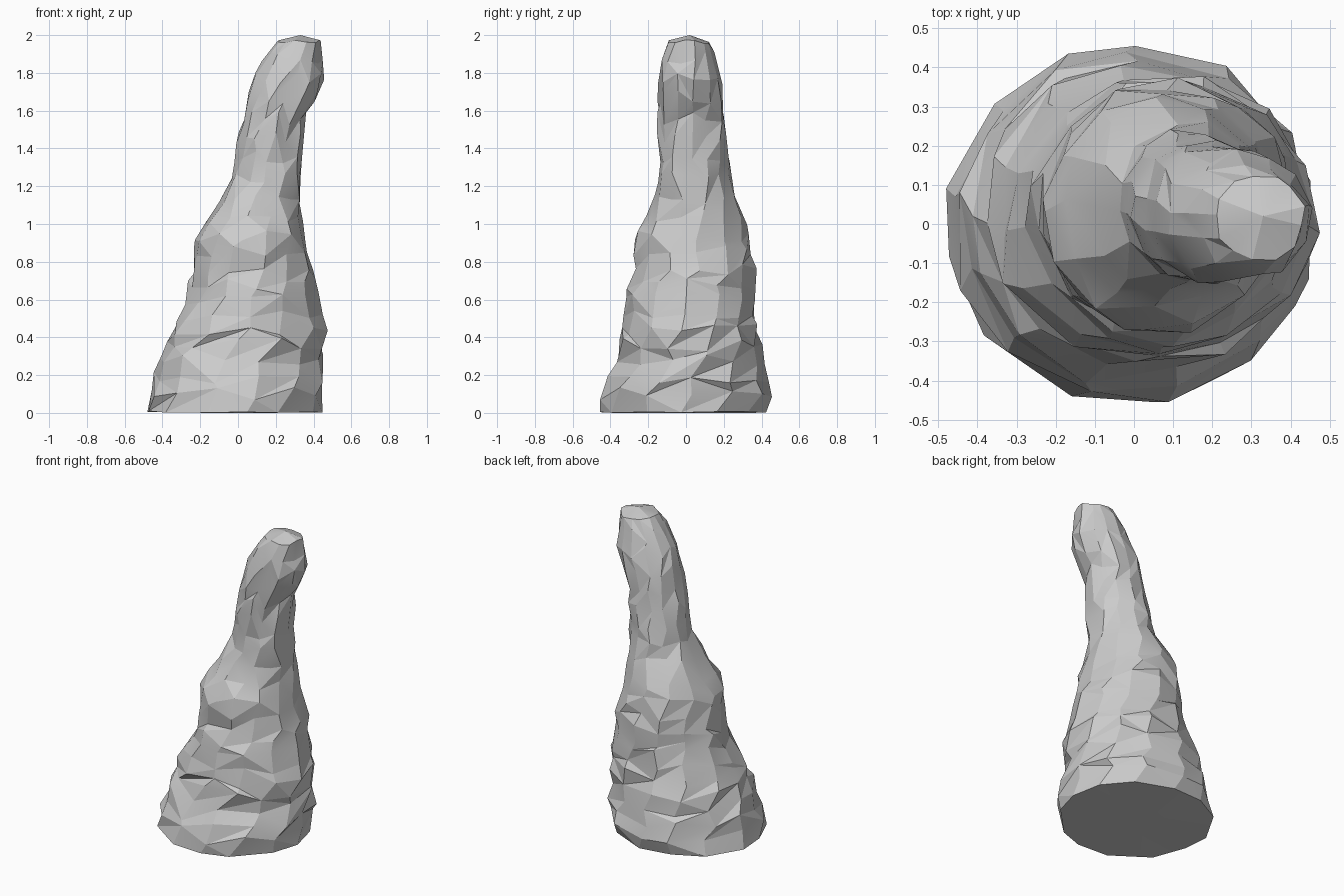
import bpy, bmesh, math, random

if "Cube" in bpy.data.objects:
    bpy.data.objects.remove(bpy.data.objects["Cube"])

random.seed(7)
SIDES = 13

# Silhouette: height, left, right, front, back
PROFILE = [
    (0.00, -0.48, 0.44, -0.455, 0.43), (0.10, -0.46, 0.45, -0.455, 0.45),
    (0.20, -0.43, 0.455, -0.40, 0.43), (0.30, -0.42, 0.445, -0.37, 0.41),
    (0.42, -0.36, 0.475, -0.345, 0.385), (0.60, -0.265, 0.42, -0.31, 0.365),
    (0.80, -0.24, 0.39, -0.27, 0.36), (0.94, -0.215, 0.35, -0.27, 0.33),
    (1.05, -0.15, 0.335, -0.20, 0.30), (1.20, -0.05, 0.335, -0.15, 0.245),
    (1.40, -0.01, 0.34, -0.14, 0.22), (1.55, 0.025, 0.345, -0.145, 0.205),
    (1.75, 0.065, 0.445, -0.15, 0.195), (1.88, 0.135, 0.44, -0.125, 0.16),
    (1.965, 0.21, 0.435, -0.09, 0.125),
]


def section(z):
    for a, b in zip(PROFILE, PROFILE[1:]):
        if z <= b[0]:
            t = (z - a[0]) / (b[0] - a[0])
            return [p + (q - p) * t for p, q in zip(a[1:], b[1:])]
    return PROFILE[-1][1:]


# Loft of uneven rings that follow the leaning silhouette
bm = bmesh.new()
heights = [0.0, 0.1, 0.19, 0.28, 0.36, 0.44, 0.52, 0.60, 0.68, 0.76, 0.85, 0.94, 1.03,
           1.13, 1.24, 1.35, 1.46, 1.56, 1.67, 1.78, 1.88, 1.965]
rings = []
for i, h in enumerate(heights):
    last = i == len(heights) - 1
    ring = []
    for k in range(SIDES):
        a = 2 * math.pi * (k + 0.12 * i) / SIDES + random.uniform(-0.09, 0.09)
        z_rough = 0.01 if last else 0.035
        z = random.uniform(0, 0.012) if i == 0 else h + random.uniform(-z_rough, z_rough)
        x0, x1, y0, y1 = section(z)
        # Narrow upper rings need relatively more roughness
        r = 1.01 + random.uniform(-1, 1) * (0.02 if i == 0 else 0.045 if h < 1.05 else 0.065)
        x = (x0 + x1) / 2 + (x1 - x0) / 2 * r * math.cos(a)
        y = (y0 + y1) / 2 + (y1 - y0) / 2 * r * math.sin(a)
        ring.append(bm.verts.new((max(-0.48, min(0.475, x)), max(-0.455, min(0.455, y)), z)))
    rings.append(ring)
for low, high in zip(rings, rings[1:]):
    for k in range(SIDES):
        n = (k + 1) % SIDES
        a, b, c, d = low[k], low[n], high[n], high[k]
        # Random diagonals give the chipped, craggy facets
        tris = [(a, b, c), (a, c, d)] if random.random() < 0.5 else [(a, b, d), (b, c, d)]
        for t in tris:
            bm.faces.new(t)

# Flat base and blunt, off-centre tip
foot = bm.verts.new((0, 0, 0))
tip = bm.verts.new((0.33, 0.02, 2.0))
for k in range(SIDES):
    n = (k + 1) % SIDES
    bm.faces.new((rings[0][n], rings[0][k], foot))
    bm.faces.new((rings[-1][k], rings[-1][n], tip))
bmesh.ops.recalc_face_normals(bm, faces=bm.faces)

mesh = bpy.data.meshes.new("stalagmite")
bm.to_mesh(mesh)
bm.free()
rock = bpy.data.objects.new("stalagmite", mesh)
bpy.context.collection.objects.link(rock)

# Plain grey stone
stone = bpy.data.materials.new("grey stone")
stone.diffuse_color = (0.6, 0.6, 0.6, 1)
stone.use_nodes = True
stone.node_tree.nodes["Principled BSDF"].inputs["Base Color"].default_value = stone.diffuse_color
mesh.materials.append(stone)

# Mostly flat facets, smoothed only where nearly level
bpy.context.view_layer.objects.active = rock
rock.select_set(True)
bpy.ops.object.shade_smooth_by_angle(angle=math.radians(12))
